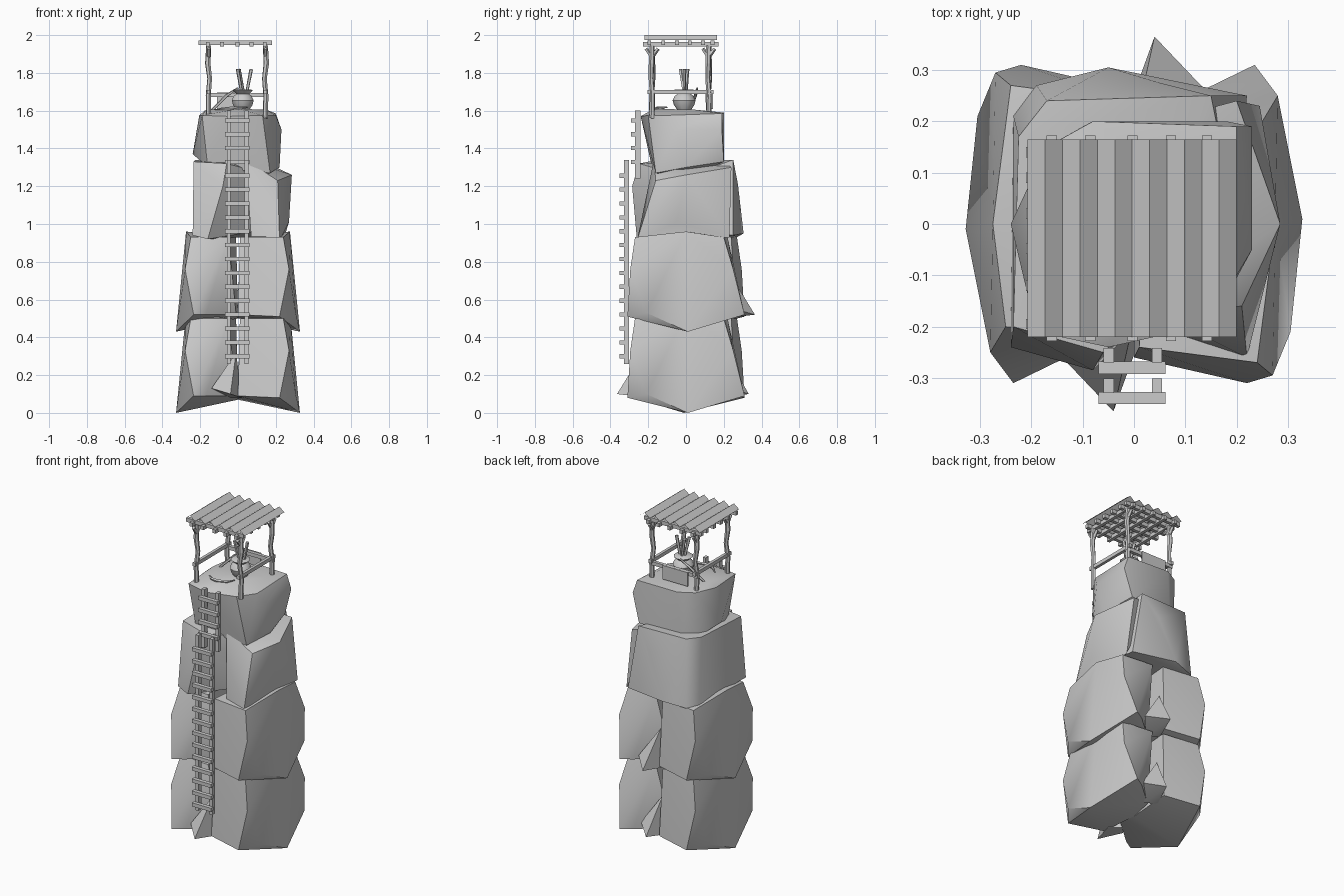
import bpy, bmesh, math
from mathutils import Vector, Matrix


def finish(name, bm, smooth=None):
    bmesh.ops.recalc_face_normals(bm, faces=bm.faces[:])
    me = bpy.data.meshes.new(name)
    bm.to_mesh(me)
    bm.free()
    ob = bpy.data.objects.new(name, me)
    bpy.context.collection.objects.link(ob)
    if smooth:
        bpy.ops.object.select_all(action='DESELECT')
        ob.select_set(True)
        bpy.context.view_layer.objects.active = ob
        bpy.ops.object.shade_smooth_by_angle(angle=math.radians(smooth))
    return ob


def rock(name, pts, dz=0.0, turn=0.0):
    """Faceted boulder as the hull of a few corner points."""
    bm = bmesh.new()
    rot = Matrix.Rotation(turn, 3, 'Z')
    for p in pts:
        bm.verts.new(rot @ Vector(p) + Vector((0, 0, dz)))
    res = bmesh.ops.convex_hull(bm, input=bm.verts[:])
    junk = [v for v in set(res['geom_interior'] + res['geom_unused'])
            if isinstance(v, bmesh.types.BMVert)]
    bmesh.ops.delete(bm, geom=junk, context='VERTS')
    return finish(name, bm, 38)


def box(name, x0, x1, y0, y1, z0, z1):
    bm = bmesh.new()
    bmesh.ops.create_cube(bm, size=1)
    for v in bm.verts:
        v.co = Vector(((x0 + x1) / 2 + v.co.x * (x1 - x0),
                       (y0 + y1) / 2 + v.co.y * (y1 - y0),
                       (z0 + z1) / 2 + v.co.z * (z1 - z0)))
    return finish(name, bm)


def tube(name, pts, radii, n=6, smooth=None):
    """Faceted branch through the given points."""
    bm = bmesh.new()
    pts = [Vector(p) for p in pts]
    rings = []
    for i, p in enumerate(pts):
        d = pts[min(i + 1, len(pts) - 1)] - pts[max(i - 1, 0)]
        side = d.cross(Vector((0.31, 0.95, 0.05))).normalized()
        up = d.cross(side).normalized()
        rings.append([bm.verts.new(p + radii[i] * (side * math.cos(t) + up * math.sin(t)))
                      for t in (2 * math.pi * k / n for k in range(n))])
    for a, b in zip(rings, rings[1:]):
        for k in range(n):
            bm.faces.new((a[k], a[(k + 1) % n], b[(k + 1) % n], b[k]))
    bm.faces.new(rings[0])
    bm.faces.new(rings[-1])
    return finish(name, bm, smooth)


# Two lower layers: a boulder and its half-turned twin, repeated
boulder = [(0.328, 0.01, 0.0), (0.22, -0.31, 0.08), (0.0, -0.26, 0.09), (0.305, -0.21, 0.1),
           (0.27, -0.295, 0.33), (0.24, -0.27, 0.5), (0.01, -0.24, 0.5), (0.275, 0.0, 0.53),
           (0.25, 0.2, 0.5), (0.28, 0.25, 0.33), (0.235, 0.31, 0.09), (0.17, 0.27, 0.09),
           (0.05, 0.22, 0.5), (0.0, 0.0, 0.07), (0.01, 0.13, 0.09)]
for layer, dz in (("lower", 0.0), ("middle", 0.43)):
    rock(layer + "_boulder_right", boulder, dz)
    rock(layer + "_boulder_left", boulder, dz, math.pi)

# Sharp splinters in the gaps between boulders
shard = [(-0.04, -0.365, 0.1), (-0.01, -0.23, 0.32), (-0.14, -0.26, 0.13),
         (0.02, -0.2, 0.08), (-0.04, -0.15, 0.08)]
rock("front_splinter", shard)
rock("back_splinter", shard, 0.42, math.pi)
rock("lower_back_splinter", [(x, y * 0.91, z) for x, y, z in shard], 0.0, math.pi)

# Upper layer: big back block and a right front wedge
rock("upper_block", [(-0.235, -0.2, 1.33), (-0.225, 0.17, 1.34), (-0.17, 0.24, 1.34),
                     (0.15, 0.25, 1.34), (0.2, 0.0, 1.25), (-0.06, -0.25, 1.32),
                     (-0.08, -0.285, 1.2), (-0.24, -0.24, 0.94), (-0.235, 0.21, 0.94),
                     (-0.19, 0.27, 0.93), (0.22, 0.25, 0.94), (0.2, 0.0, 0.98),
                     (-0.16, -0.26, 0.92), (-0.05, 0.305, 0.95), (0.05, 0.275, 1.21)])
rock("upper_wedge", [(0.285, 0.0, 1.26), (0.21, -0.16, 1.23), (0.04, -0.17, 1.34),
                     (0.07, -0.21, 0.93), (0.22, -0.26, 0.91), (0.245, 0.23, 0.93),
                     (0.27, -0.05, 1.01), (0.05, 0.2, 1.33), (0.2, 0.24, 1.3)])

# Cap stone
rock("cap_stone", [(-0.19, -0.21, 1.575), (0.2, -0.1, 1.575), (0.13, -0.2, 1.575),
                   (0.2, 0.19, 1.585), (0.23, 0.19, 1.5), (-0.08, 0.2, 1.59),
                   (-0.17, 0.15, 1.59), (-0.205, 0.0, 1.575), (0.23, -0.05, 1.5),
                   (0.22, 0.0, 1.3), (-0.24, 0.0, 1.37), (0.18, 0.2, 1.33),
                   (-0.1, 0.19, 1.32), (-0.18, 0.13, 1.32), (-0.16, -0.18, 1.3),
                   (0.17, -0.16, 1.27), (0.1, 0.0, 1.24), (-0.05, -0.24, 1.57),
                   (-0.17, 0.0, 1.605), (0.15, 0.05, 1.605), (0.0, -0.17, 1.61)])


# Ladders
def ladder(name, y, z0, z1, first, count):
    for side, x in (("left", -0.049), ("right", 0.045)):
        box(f"{name}_{side}_rail", x - 0.01, x + 0.01, y - 0.014, y + 0.014, z0, z1)
    for i in range(count):
        z = first + i * 0.0735
        box(f"{name}_rung", -0.069, 0.061, y - 0.036, y - 0.012, z - 0.011, z + 0.011)


ladder("lower_ladder", -0.315, 0.26, 1.34, 0.30, 14)
ladder("upper_ladder", -0.256, 1.24, 1.60, 1.328, 4)

# Crooked posts with forked tops
for i, (x, y) in enumerate([(-0.155, -0.18), (0.145, -0.18), (-0.155, 0.12), (0.145, 0.12)]):
    w = 0.005 if i % 2 else -0.005
    tube("post", [(x, y, 1.56), (x + w / 2, y + w / 2, 1.68), (x - w, y - w, 1.77),
                  (x + w, y - w / 2, 1.85), (x, y, 1.945)],
         [0.014, 0.014, 0.013, 0.015, 0.014])
    for s in (-1, 1):
        tube("post_fork", [(x, y, 1.885), (x, y + s * 0.032, 1.928)], [0.012, 0.01], 5)

# Guard rails
for x in (-0.155, 0.145):
    box("side_rail", x - 0.01, x + 0.008, -0.205, 0.145, 1.687, 1.709)
box("back_rail", -0.17, 0.16, 0.113, 0.133, 1.672, 1.694)
box("back_board", -0.11, 0.06, 0.135, 0.142, 1.61, 1.695)

# Roof lattice
for x in (-0.16, -0.085, -0.003, 0.072, 0.142):
    box("roof_batten", x - 0.01, x + 0.01, -0.228, 0.172, 1.94, 1.963)
for y in (-0.195, -0.12, -0.048, 0.02, 0.09, 0.14):
    box("roof_beam", -0.21, 0.18, y - 0.01, y + 0.01, 1.948, 1.972)

# Thin corrugated roof sheet
bm = bmesh.new()
rows = []
for i in range(13):
    x, z = -0.207 + i * 0.407 / 12, 2.0 if i % 2 else 1.974
    rows.append([bm.verts.new((x, y, z)) for y in (-0.22, 0.165)])
for a, b in zip(rows, rows[1:]):
    bm.faces.new((a[0], b[0], b[1], a[1]))
finish("corrugated_roof", bm)

# Clay pot holding sticks
profile = [(0.03, 1.595), (0.054, 1.63), (0.061, 1.655), (0.05, 1.677), (0.036, 1.688),
           (0.056, 1.706), (0.048, 1.712)]
tube("pot", [(0.025, -0.01, z) for r, z in profile], [r for r, z in profile], 10, 40)
for a, b in (((0.02, -0.01), (-0.002, -0.03)), ((0.045, -0.01), (0.07, -0.008)),
             ((0.03, 0.0), (0.005, 0.008))):
    tube("stick", [(*a, 1.69), (*b, 1.82)], [0.008, 0.01], 5)

# Leaning pole and curved bow lying on the cap
tube("leaning_pole", [(-0.14, 0.02, 1.60), (-0.06, 0.05, 1.68), (0.0, 0.06, 1.72)],
     [0.007, 0.009, 0.005], 5)
tube("bow", [(-0.12, -0.11, 1.605), (-0.08, -0.145, 1.61), (-0.03, -0.155, 1.612),
             (0.02, -0.14, 1.614), (0.05, -0.1, 1.618)],
     [0.003, 0.008, 0.01, 0.008, 0.003], 5)
